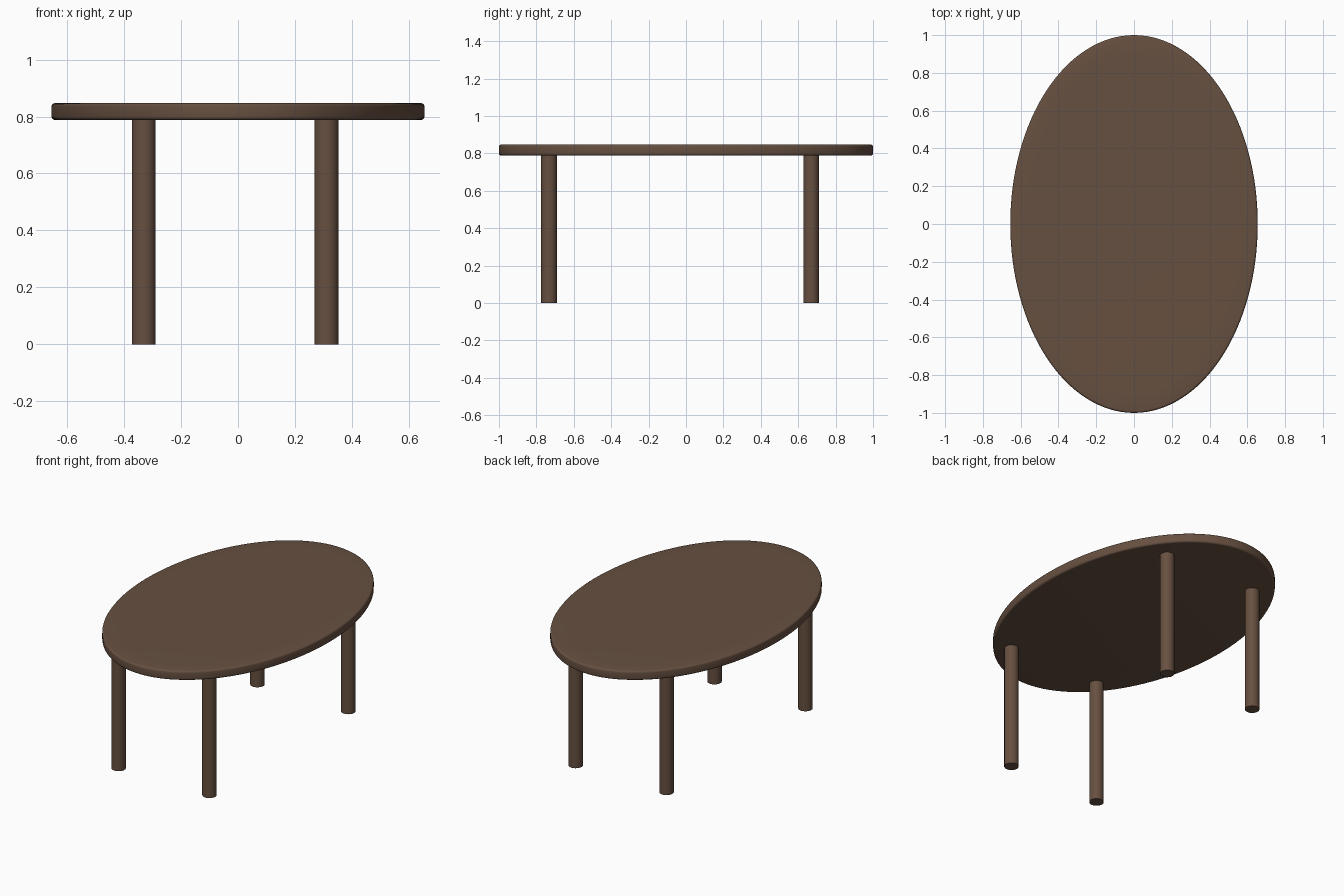
import bpy, bmesh, math

if "Cube" in bpy.data.objects:
    bpy.data.objects.remove(bpy.data.objects["Cube"])

# One wood colour
wood = bpy.data.materials.new("dark brown wood")
wood.diffuse_color = (0.135, 0.080, 0.052, 1)
wood.use_nodes = True
wood.node_tree.nodes["Principled BSDF"].inputs["Base Color"].default_value = wood.diffuse_color


def loft(name, rings, sides, loc=(0, 0, 0)):
    """Closed solid through elliptical rings given as (rx, ry, z)."""
    bm = bmesh.new()
    loops = [[bm.verts.new((rx * math.cos(2 * math.pi * i / sides),
                            ry * math.sin(2 * math.pi * i / sides), z))
              for i in range(sides)] for rx, ry, z in rings]
    for a, b in zip(loops, loops[1:]):
        for i in range(sides):
            j = (i + 1) % sides
            bm.faces.new((a[i], a[j], b[j], b[i]))
    bm.faces.new(loops[0][::-1])
    bm.faces.new(loops[-1])
    mesh = bpy.data.meshes.new(name)
    bm.to_mesh(mesh)
    bm.free()
    mesh.materials.append(wood)
    obj = bpy.data.objects.new(name, mesh)
    obj.location = loc
    bpy.context.collection.objects.link(obj)
    bpy.ops.object.select_all(action='DESELECT')
    obj.select_set(True)
    bpy.context.view_layer.objects.active = obj
    bpy.ops.object.shade_smooth_by_angle(angle=math.radians(40))
    return obj


# Oval tabletop with softly rounded rims
RX, RY, Z0, Z1, R = 0.655, 1.0, 0.788, 0.847, 0.012
rings = []
for k in range(5):
    a = math.radians(-90 + 22.5 * k)
    d = R * (1 - math.cos(a))
    rings.append((RX - d, RY - d, Z0 + R + R * math.sin(a)))
for k in range(5):
    a = math.radians(22.5 * k)
    d = R * (1 - math.cos(a))
    rings.append((RX - d, RY - d, Z1 - R + R * math.sin(a)))
rings.append((RX - 0.1, RY - 0.1, Z1 + 0.001))
loft("tabletop", rings, 128)

# Four round legs, set slightly off centre
for yname, y in (("front", -0.732), ("back", 0.669)):
    for xname, x in (("left", -0.331), ("right", 0.311)):
        loft(f"{yname}_{xname}_leg",
             [(0.042, 0.042, 0), (0.042, 0.042, 0.795)], 32, (x, y, 0))
